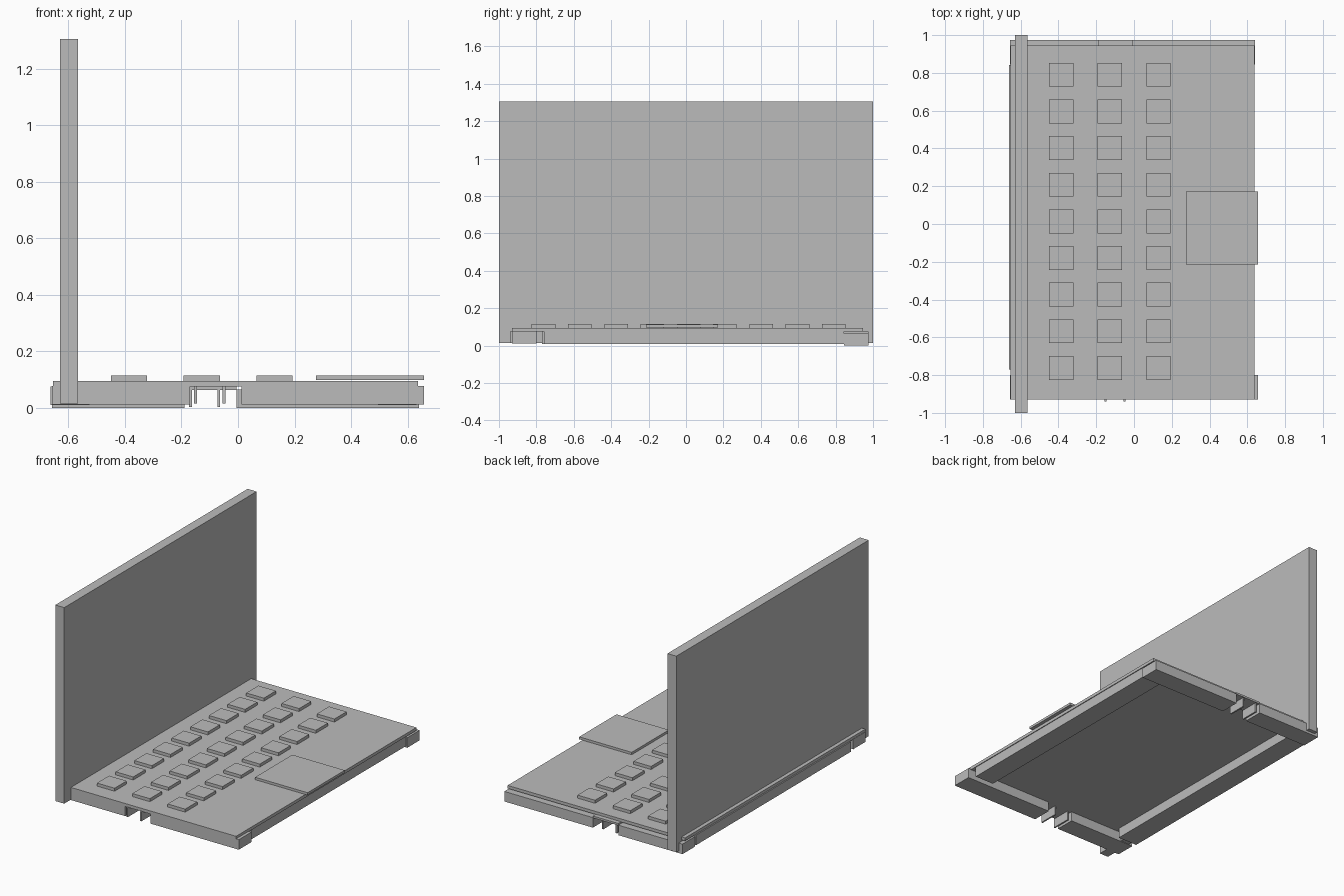
import bpy
import bmesh
from mathutils import Vector

if "Cube" in bpy.data.objects:
    bpy.data.objects.remove(bpy.data.objects["Cube"], do_unlink=True)

GREY = (0.5, 0.5, 0.5, 1.0)
grey = bpy.data.materials.new("plain grey")
grey.use_nodes = True
grey.diffuse_color = GREY
grey.node_tree.nodes["Principled BSDF"].inputs["Base Color"].default_value = GREY


def box(name, x, y, z):
    """Add a box from its (low, high) range on each axis."""
    lo, hi = (Vector(corner) for corner in zip(x, y, z))
    size, centre = hi - lo, (lo + hi) / 2
    bm = bmesh.new()
    bmesh.ops.create_cube(bm, size=1)
    for v in bm.verts:
        v.co = Vector(a * b for a, b in zip(v.co, size))
    mesh = bpy.data.meshes.new(name)
    bm.to_mesh(mesh)
    bm.free()
    mesh.materials.append(grey)
    obj = bpy.data.objects.new(name, mesh)
    obj.location = centre
    bpy.context.collection.objects.link(obj)
    return obj


# Upright screen and keyboard deck
box("screen", (-0.63, -0.565), (-1, 1), (0.015, 1.305))
box("deck", (-0.655, 0.637), (-0.93, 0.945), (0.075, 0.095))

# Keys in three columns
for column in range(3):
    for row in range(9):
        x = -0.385 + 0.257 * column
        y = 0.79 - 0.194 * row
        box(f"key_{column + 1}_{row + 1}", (x - 0.064, x + 0.064),
            (y - 0.063, y + 0.063), (0.095, 0.115))

# Touch pad overhanging the edge of the deck
box("touch_pad", (0.275, 0.657), (-0.215, 0.172), (0.098, 0.114))

# Rails under the front and back edges, each split by a port opening
FRONT_Y, FRONT_Z = (-0.93, -0.8), (0.012, 0.078)
BACK_Y, BACK_Z = (0.845, 0.975), (0, 0.066)
box("front_rail_a", (-0.657, -0.17), FRONT_Y, FRONT_Z)
box("front_rail_b", (0.013, 0.657), FRONT_Y, FRONT_Z)
box("back_rail_a", (-0.657, -0.19), BACK_Y, BACK_Z)
box("back_rail_b", (-0.005, 0.64), BACK_Y, BACK_Z)
box("port_bridge", (-0.19, -0.005), BACK_Y, (0.064, 0.077))

# Long side rails
box("side_rail_a", (-0.663, -0.525), (-0.77, 0.843), (0.01, 0.076))
box("side_rail_b", (0.495, 0.632), (-0.76, 0.845), (0.01, 0.076))

# Thin port dividers
for i, x in enumerate((-0.15, -0.05)):
    box(f"front_divider_{i + 1}", (x - 0.005, x + 0.005), (-0.94, -0.81), (0.015, 0.077))
for i, x in enumerate((-0.168, -0.068)):
    box(f"back_divider_{i + 1}", (x - 0.005, x + 0.005), (0.845, 0.965), (0.003, 0.066))
